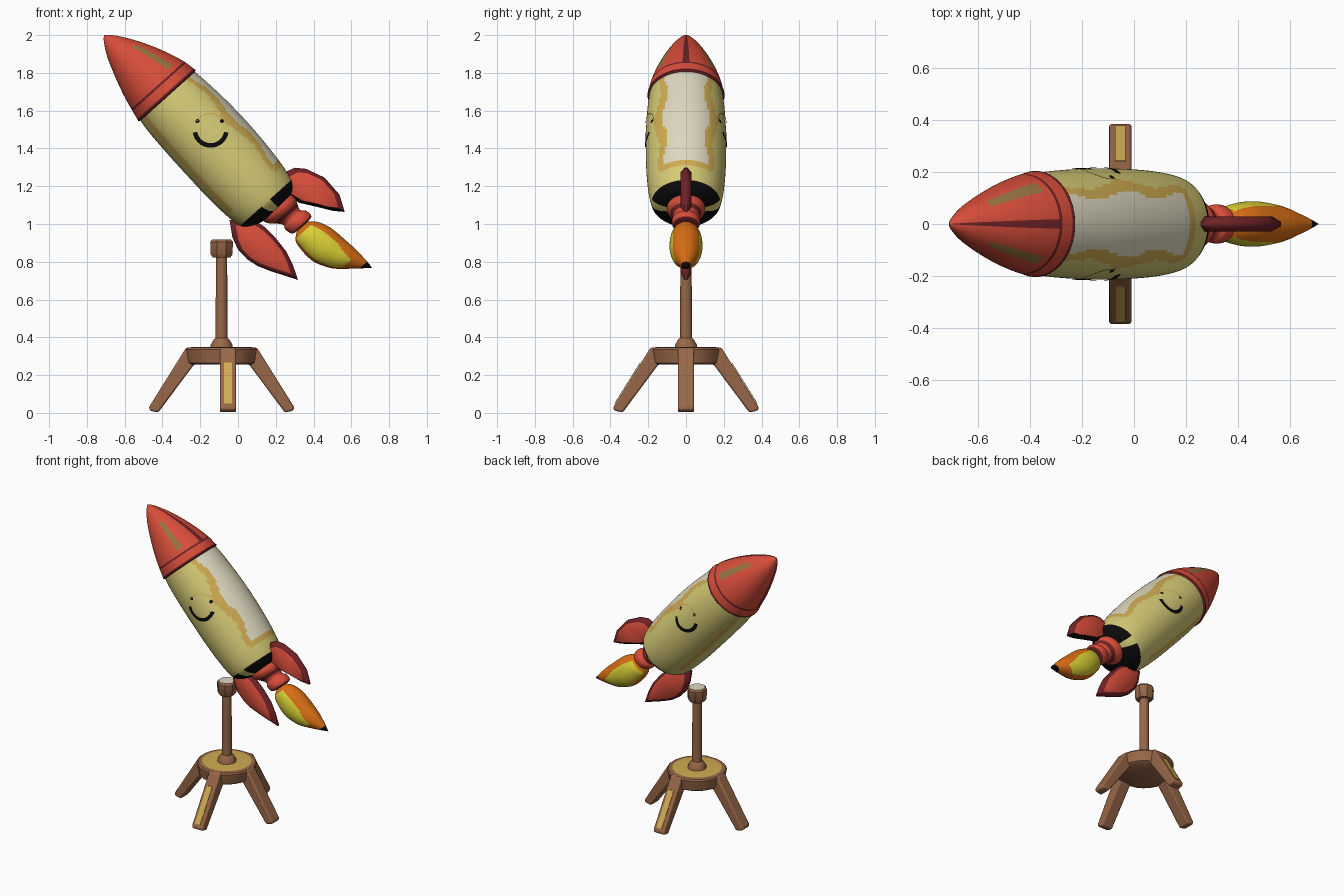
import bpy, bmesh, math
from mathutils import Vector

if "Cube" in bpy.data.objects:
    bpy.data.objects.remove(bpy.data.objects["Cube"])


def lin(c):
    c /= 255
    return c / 12.92 if c <= 0.04045 else ((c + 0.055) / 1.055) ** 2.4


def material(name, r, g, b):
    m = bpy.data.materials.new(name)
    m.diffuse_color = (lin(r), lin(g), lin(b), 1)
    m.use_nodes = True
    m.node_tree.nodes["Principled BSDF"].inputs["Base Color"].default_value = m.diffuse_color
    return m


RED = material("red", 215, 77, 58)
DARK = material("dark_red", 112, 34, 38)
PALE = material("pale_yellow", 214, 203, 118)
GOLD = material("gold", 208, 172, 82)
CREAM = material("cream", 222, 217, 192)
BROWN = material("brown", 152, 103, 72)
OLIVE = material("olive_brown", 150, 115, 65)
FLAME = material("flame_yellow", 216, 206, 52)
ORANGE = material("orange", 216, 110, 20)
BLACK = material("black", 12, 10, 10)

# Rocket frame: A runs from nose to tail, P points up and across
O, A, P, Y = (Vector(v) for v in ((-.385, 0, 1.69), (.667, 0, -.745), (.745, 0, .667), (0, 1, 0)))


def finish(name, bm, mats, angle=35, recalc=True):
    if recalc:
        bmesh.ops.recalc_face_normals(bm, faces=bm.faces)
    me = bpy.data.meshes.new(name)
    bm.to_mesh(me)
    bm.free()
    for m in mats:
        me.materials.append(m)
    ob = bpy.data.objects.new(name, me)
    bpy.context.collection.objects.link(ob)
    bpy.ops.object.select_all(action='DESELECT')
    ob.select_set(True)
    bpy.context.view_layer.objects.active = ob
    bpy.ops.object.shade_smooth_by_angle(angle=math.radians(angle))
    return ob


def refine(keys, n):
    """Smooth curve through (axial, centre, radius) keys."""
    k = [Vector(q) for q in keys]
    k = [2 * k[0] - k[1]] + k + [2 * k[-1] - k[-2]]
    out = []
    for i in range(1, len(k) - 2):
        a, b, c, d = k[i - 1:i + 3]
        for j in range(n):
            t = j / n
            out.append(.5 * (2 * b + (c - a) * t + (2 * a - 5 * b + 4 * c - d) * t * t
                             + (3 * b - a - 3 * c + d) * t ** 3))
    return out + [k[-2]]


def loft(name, keys, mats, rule, n=6, seg=96, ysc=1.0):
    """Rings along the rocket axis; rule(axial, degrees from P) picks the colour."""
    bm = bmesh.new()
    rings, rows = [], refine(keys, n)
    for ax, pc, r in rows:
        r = max(r, .0008)
        rings.append([bm.verts.new(O + A * ax + P * (pc + r * math.cos(t)) + Y * (r * ysc * math.sin(t)))
                      for t in (math.tau * (s + .5) / seg for s in range(seg))])
    for i in range(len(rings) - 1):
        for s in range(seg):
            q = (s + 1) % seg
            f = bm.faces.new((rings[i][s], rings[i][q], rings[i + 1][q], rings[i + 1][s]))
            a = math.degrees(math.tau * (s + 1) / seg)
            f.material_index = rule((rows[i][0] + rows[i + 1][0]) / 2, min(a, 360 - a))
    for end, ax in ((rings[0], rows[0][0]), (rings[-1], rows[-1][0])):
        bm.faces.new(end).material_index = rule(ax, 0)
    return finish(name, bm, mats)


# Body with a cream highlight, gold shading bands and black tail patches
BODY = [(0, 0, .192), (.1, .002, .203), (.25, .007, .211), (.4, .01, .213), (.55, .01, .21),
        (.68, .01, .201), (.765, .01, .188), (.8, .012, .174), (.83, .02, .14), (.85, .03, .09)]


def body_rule(ax, a):
    if ax > .785:
        return 3 if abs(a - 90) > 11 else 0
    edge = 32 + 5 * math.cos(ax * 19)
    if ax < .67 and a < edge:
        return 2
    if ax < .7 and a < edge + 8 + 8 * math.sin(min(1, ax / .7) * math.pi):
        return 1
    return 1 if 139 < a < 152 and .02 < ax < .7 else 0


loft("body", BODY, [PALE, GOLD, CREAM, BLACK], body_rule)

# Nose cone with dark trim and side streaks
NOSE = [(-.448, -.035, 0), (-.42, -.032, .028), (-.35, -.025, .074), (-.25, -.014, .122), (-.15, -.006, .161),
        (-.06, 0, .188), (0, 0, .2), (.012, 0, .203), (.022, 0, .188)]


def nose_rule(ax, a):
    if ax > .002 or -.056 < ax < -.042 or (ax < -.05 and (a < 4 or a > 174)):
        return 1
    return 2 if 44 < a < 60 and -.3 < ax < -.09 else 0


loft("nose_cone", NOSE, [RED, DARK, OLIVE], nose_rule)

# Engine nozzle
loft("nozzle", [(.83, .035, .1), (.87, .045, .1), (.905, .055, .075), (.935, .062, .06), (.96, .068, .074),
                (1.0, .075, .068), (1.01, .075, .02)], [RED, DARK],
     lambda ax, a: int(.893 < ax < .915 or ax > .998), seg=48)

# Curved flame, yellow on both flanks
loft("flame", [(1.0, .072, .028), (1.04, .07, .075), (1.1, .08, .095), (1.16, .087, .1), (1.21, .097, .096),
               (1.28, .122, .079), (1.34, .155, .048), (1.39, .185, .018), (1.416, .2, 0)],
     [ORANGE, FLAME, BLACK],
     lambda ax, a: 2 if ax > 1.375 else int(1.03 < ax < 1.315 and 55 + 45 * max(0, ax - 1.2) / .12 * .6 < a < 148),
     seg=64, ysc=.87)


# Fins: thin rim with a raised panel on each side
def fin(name, outline, rim):
    bm = bmesh.new()
    pts = [Vector((x, 0, z)) for x, z in outline]
    n = len(pts)
    mid = sum(pts, Vector()) / n
    loops = [[bm.verts.new(mid + (p - mid) * k + Y * y) for p in pts]
             for k, y in ((.8, -.028), (1, -.008), (1, .008), (.8, .028))]
    for a, b in zip(loops, loops[1:]):
        for i in range(n):
            j = (i + 1) % n
            bm.faces.new((a[i], a[j], b[j], b[i])).material_index = rim(i)
    for lp in (loops[0], loops[-1]):
        bm.faces.new(lp)
    finish(name, bm, [RED, DARK, BLACK], 50)


fin("upper_fin", [(.24, 1.27), (.30, 1.298), (.36, 1.292), (.458, 1.246), (.537, 1.156), (.565, 1.064),
                  (.50, 1.07), (.42, 1.09), (.325, 1.112), (.23, 1.17)], lambda i: 2 if 5 <= i <= 8 else 1)
fin("lower_fin", [(-.045, 1.02), (-.03, .93), (.0, .865), (.05, .812), (.105, .777), (.177, .749), (.318, .704),
                  (.292, .78), (.256, .854), (.2, .925), (.14, .985), (.06, 1.04)], lambda i: 1)

# Smiling faces on both flanks, laid just above the body surface
ROWS = refine(BODY, 6)


def on_body(x, z, side):
    d = Vector((x, 0, z)) - O
    ax, p = d.dot(A), d.dot(P)
    _, pc, r = min(ROWS, key=lambda q: abs(q[0] - ax))
    return Vector((x, side * (math.sqrt(r * r - (p - pc) ** 2) + .004), z))


def arc_strip(bm, cx, cz, r0, r1, a0, a1, side, mi, n=20):
    rows = []
    for i in range(n + 1):
        t = math.radians(a0 + (a1 - a0) * i / n)
        rows.append([bm.verts.new(on_body(cx + r * math.cos(t), cz + r * math.sin(t), side)) for r in (r0, r1)])
    for a, b in zip(rows, rows[1:]):
        f = bm.faces.new((a[0], a[1], b[1], b[0]))
        f.material_index = mi
        f.normal_update()
        if f.normal.y * side < 0:
            f.normal_flip()


for side, name in ((-1, "front_face"), (1, "back_face")):
    bm = bmesh.new()
    arc_strip(bm, -.145, 1.5, .072, .096, 190, 350, side, 0)
    arc_strip(bm, -.145, 1.5, .082, .088, 30, 150, side, 1)
    for ex in (-.215, -.085):
        arc_strip(bm, ex, 1.545, .001, .011, 0, 360, side, 0, 12)
    finish(name, bm, [BLACK, GOLD], recalc=False)


# Stand
def lathe(name, cx, profile, mats, seg, rule=lambda i: 0):
    bm = bmesh.new()
    rings = [[bm.verts.new((cx + r * math.cos(t), r * math.sin(t), z))
              for t in (math.tau * (s + .5) / seg for s in range(seg))] for r, z in profile]
    for i, (a, b) in enumerate(zip(rings, rings[1:])):
        for s in range(seg):
            q = (s + 1) % seg
            bm.faces.new((a[s], a[q], b[q], b[s])).material_index = rule(i)
    bm.faces.new(rings[0])
    bm.faces.new(rings[-1]).material_index = rule(len(rings))
    finish(name, bm, mats)


CX = -.087
lathe("stand_base", CX, [(.165, .255), (.18, .265), (.192, .335), (.185, .345), (.16, .348)],
      [BROWN, GOLD], 24, lambda i: int(i == 5))
lathe("post_collar", CX, [(.062, .34), (.06, .36), (.042, .39), (.03, .4)], [BROWN], 12)
lathe("post", CX, [(.033, .35), (.03, .84)], [BROWN], 16)
lathe("post_head", CX, [(.05, .822), (.063, .84), (.065, .905), (.054, .918)], [BROWN, CREAM], 8, lambda i: int(i == 4))


def prism(name, profile, half, place, mat, bevel=0):
    bm = bmesh.new()
    a, b = ([bm.verts.new(place(r, w, z)) for r, z in profile] for w in (-half, half))
    bm.faces.new(a)
    bm.faces.new(b)
    for i in range(len(profile)):
        j = (i + 1) % len(profile)
        bm.faces.new((a[i], a[j], b[j], b[i]))
    ob = finish(name, bm, [mat])
    if bevel:
        m = ob.modifiers.new("rounding", 'BEVEL')
        m.width, m.segments = bevel, 2


LEG = [(.09, .345), (.188, .345), (.385, .03), (.38, .012), (.335, .002), (.145, .257), (.09, .257)]
PLACES = {"right_leg": lambda r, w, z: (CX + r, w, z), "left_leg": lambda r, w, z: (CX - r, w, z),
          "front_leg": lambda r, w, z: (-.053 + w, -r, z), "back_leg": lambda r, w, z: (-.053 + w, r, z)}
for name, place in PLACES.items():
    prism(name, LEG, .043, place, BROWN, .012)
    if name in ("front_leg", "back_leg"):
        # Worn stripe lying on the sloping face
        prism(name + "_stripe", [(.239, .268), (.243, .268), (.379, .05), (.375, .05)], .02, place, GOLD)
